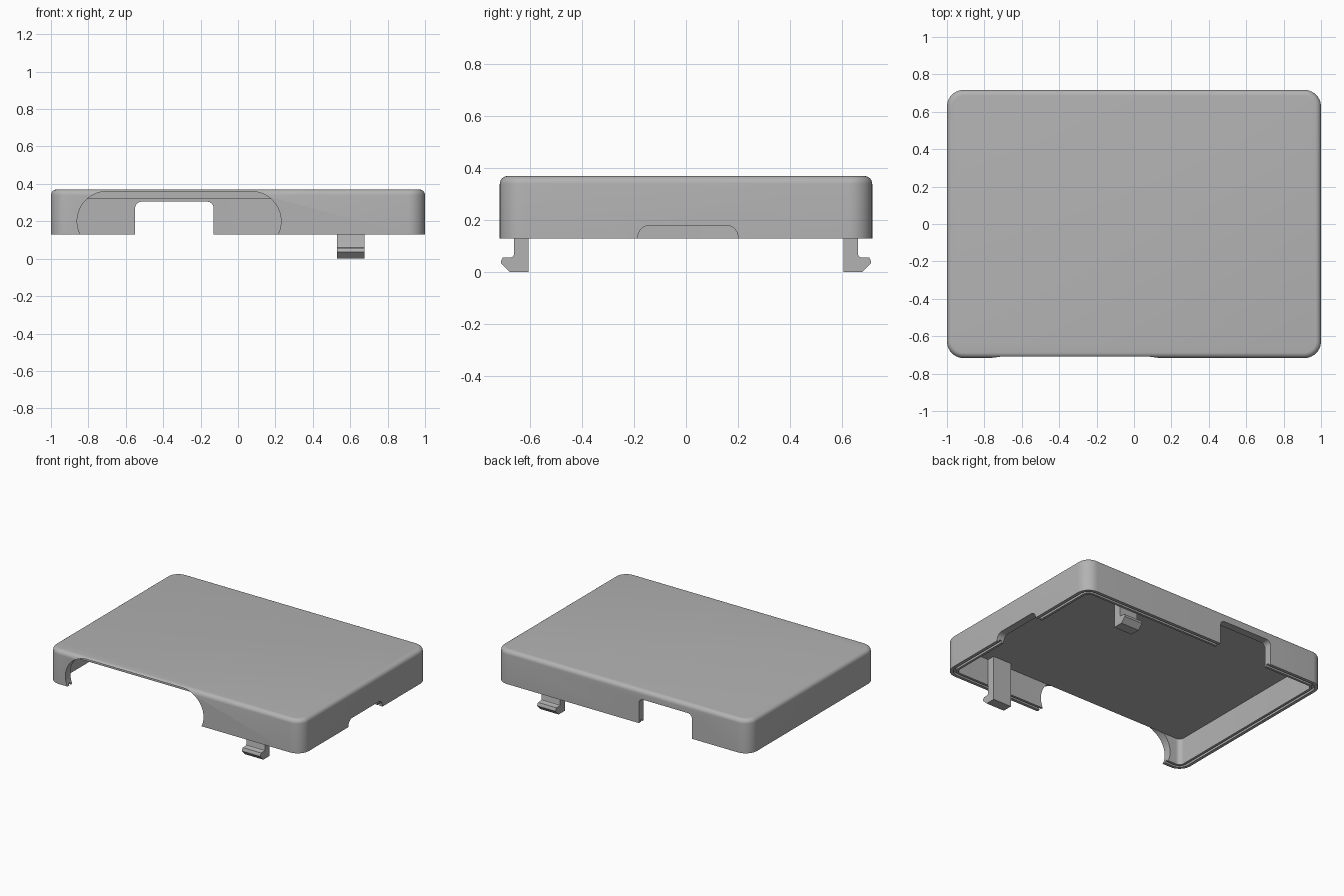
import bpy, bmesh
from math import sin, cos, pi
from mathutils import Vector

cube = bpy.data.objects.get("Cube")
if cube:
    bpy.data.objects.remove(cube, do_unlink=True)

HALF_X, HALF_Y = 1.0, 0.717
RIM, CEILING, TOP = 0.13, 0.32, 0.37
WALL, CORNER, FILLET = 0.055, 0.09, 0.03

grey = bpy.data.materials.new("light grey plastic")
grey.use_nodes = True
grey.diffuse_color = (0.45, 0.45, 0.45, 1)
grey.node_tree.nodes["Principled BSDF"].inputs["Base Color"].default_value = (0.45, 0.45, 0.45, 1)


def finish(name, bm):
    bmesh.ops.recalc_face_normals(bm, faces=bm.faces)
    mesh = bpy.data.meshes.new(name)
    bm.to_mesh(mesh)
    bm.free()
    mesh.materials.append(grey)
    obj = bpy.data.objects.new(name, mesh)
    bpy.context.collection.objects.link(obj)
    return obj


def activate(obj):
    bpy.ops.object.select_all(action='DESELECT')
    obj.select_set(True)
    bpy.context.view_layer.objects.active = obj


def rounded_rect(left, right, low, high, radius, steps=10):
    """Counter-clockwise outline of a rounded rectangle."""
    centres = [(right - radius, high - radius), (left + radius, high - radius),
               (left + radius, low + radius), (right - radius, low + radius)]
    return [(cx + radius * cos((q + i / steps) * pi / 2),
             cy + radius * sin((q + i / steps) * pi / 2))
            for q, (cx, cy) in enumerate(centres) for i in range(steps + 1)]


def prism(name, outline, axis, start, end):
    """Extrude an outline of (across, z) points along the x or y axis."""
    bm = bmesh.new()
    verts = [bm.verts.new((start, a, z) if axis == 'x' else (a, start, z)) for a, z in outline]
    face = bm.faces.new(verts)
    moved = bmesh.ops.extrude_face_region(bm, geom=[face])["geom"]
    step = Vector((end - start, 0, 0) if axis == 'x' else (0, end - start, 0))
    bmesh.ops.translate(bm, vec=step, verts=[v for v in moved if isinstance(v, bmesh.types.BMVert)])
    return finish(name, bm)


def loft(name, levels):
    """Bridge rounded rectangles given as (inset, z) and cap both ends."""
    bm = bmesh.new()
    rings = []
    for inset, z in levels:
        outline = rounded_rect(inset - HALF_X, HALF_X - inset, inset - HALF_Y, HALF_Y - inset,
                               CORNER - inset)
        rings.append([bm.verts.new((x, y, z)) for x, y in outline])
    for a, b in zip(rings, rings[1:]):
        for i in range(len(a)):
            j = (i + 1) % len(a)
            bm.faces.new((a[i], a[j], b[j], b[i]))
    bm.faces.new(rings[0])
    bm.faces.new(rings[-1])
    return finish(name, bm)


# Hollow lid: ceiling, inner wall, grooved rim, outer wall, rounded top edge
levels = [(WALL, CEILING), (WALL, RIM), (0.038, RIM), (0.038, RIM + 0.015),
          (0.022, RIM + 0.015), (0.022, RIM), (0, RIM)]
for i in range(7):
    t = i / 6 * pi / 2
    levels.append((FILLET * (1 - cos(t)), TOP - FILLET * (1 - sin(t))))
lid = loft("lid_shell", levels)

# Openings in the front, back and right-hand walls
inner_y = HALF_Y - WALL - 0.001
cutters = [
    prism("front_opening", rounded_rect(-0.86, 0.23, 0.04, 0.36, 0.16, 16), 'y', -0.8, -inner_y),
    prism("back_notch", rounded_rect(-0.55, -0.13, 0, 0.305, 0.035), 'y', inner_y, 0.8),
    prism("side_notch", rounded_rect(-0.185, 0.2, 0, 0.18, 0.045), 'x', HALF_X - WALL - 0.001, 1.1),
]
for cutter in cutters:
    cutter.hide_render = True
    mod = lid.modifiers.new(cutter.name, 'BOOLEAN')
    mod.operation = 'DIFFERENCE'
    mod.solver = 'EXACT'
    mod.object = cutter
    activate(lid)
    bpy.ops.object.modifier_apply(modifier=mod.name)
    bpy.data.objects.remove(cutter, do_unlink=True)

# Snap hooks hanging from the ceiling at the front and back walls
hook = [(0.607, CEILING + 0.01), (0.607, 0), (0.678, 0), (0.713, 0.035), (0.713, 0.042),
        (0.705, 0.057), (0.673, 0.057), (0.665, 0.061), (0.662, 0.069), (0.662, CEILING + 0.01)]
for name, side in (("front_hook", -1), ("back_hook", 1)):
    prism(name, [(side * y, z) for y, z in hook], 'x', 0.53, 0.675)

for obj in list(bpy.context.collection.objects):
    if obj.name in ("lid_shell", "front_hook", "back_hook"):
        activate(obj)
        bpy.ops.object.shade_smooth_by_angle(angle=0.6)
